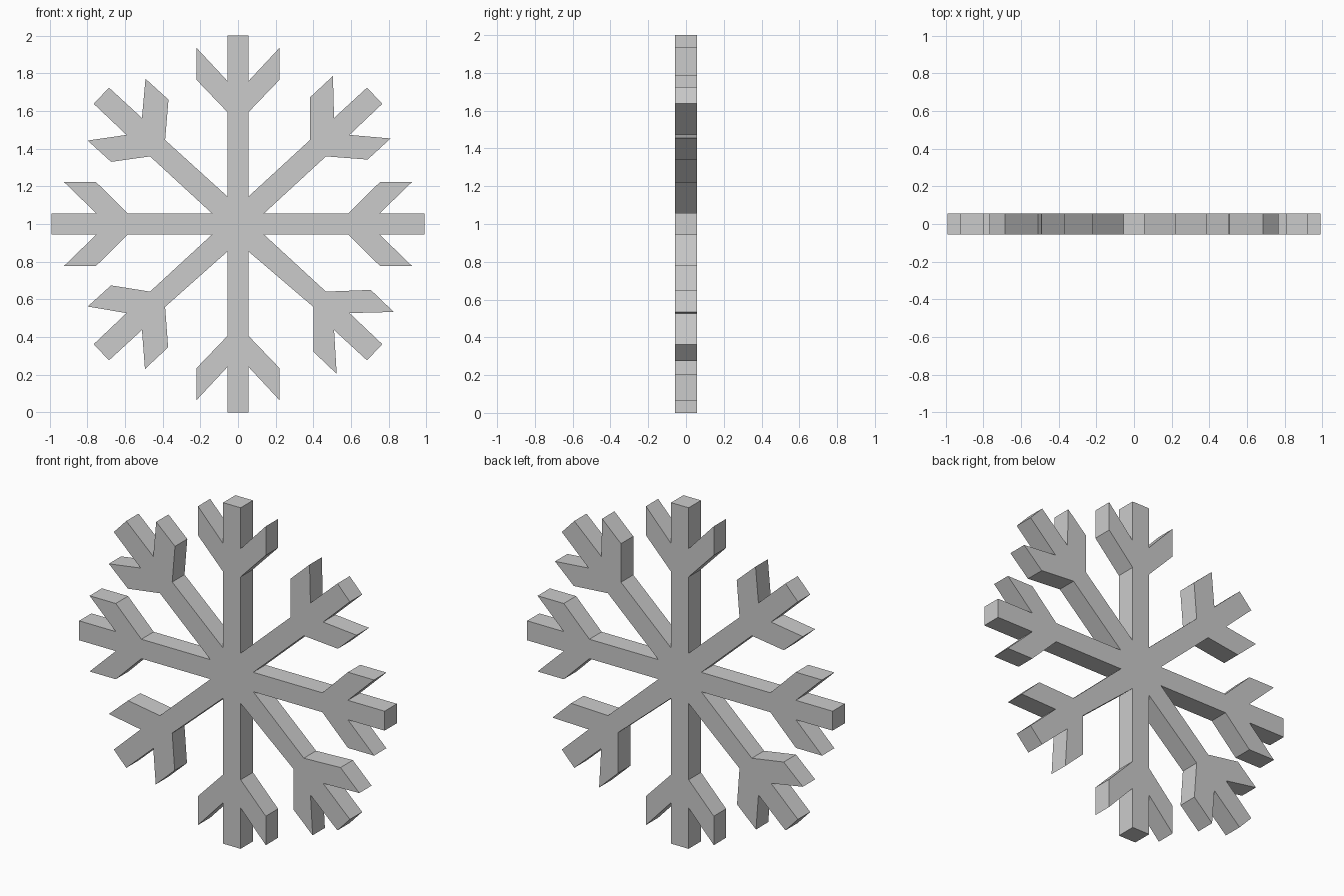
import bpy
import bmesh

if "Cube" in bpy.data.objects:
    bpy.data.objects.remove(bpy.data.objects["Cube"])

W = 0.057  # half width of the arms and half thickness of the plate

# Half arms shared by all quadrants (offsets from the centre at z = 1)
upright_half = [(W, 1.0), (W, 0.76), (0.22, 0.935), (0.22, 0.765),
                (W, 0.595), (W, 0.147)]
level_half = [(0.139, W), (0.587, W), (0.753, 0.222), (0.923, 0.222),
              (0.753, W), (0.991, W)]

# Side barbs of each diagonal arm: (upper root, edge, tip), (lower tip, edge)
barbs = {
    (1, 1): ([(0.382, 0.446), (0.382, 0.672), (0.504, 0.786)],
             [(0.810, 0.454), (0.688, 0.342)]),
    (1, -1): ([(0.400, 0.440), (0.400, 0.678), (0.524, 0.796)],
              [(0.827, 0.467), (0.705, 0.350)]),
    (-1, -1): ([(0.387, 0.440), (0.371, 0.655), (0.494, 0.770)],
               [(0.798, 0.438), (0.674, 0.326)]),
    (-1, 1): ([(0.387, 0.446), (0.369, 0.660), (0.491, 0.771)],
              [(0.798, 0.443), (0.674, 0.330)]),
}


def quadrant(sx, sz):
    """Outline of one quadrant, listed clockwise around the centre."""
    upper, lower = barbs[sx, sz]
    diagonal = (upper + [(0.510, 0.563), (0.685, 0.724), (0.766, 0.638),
                         (0.592, 0.473)] + lower + [(0.467, 0.359)])
    points = [(sx * x, 1 + sz * z)
              for x, z in upright_half + diagonal + level_half]
    return points if sx * sz > 0 else points[::-1]


# Whole flake: one flat outline extruded into a plate
bm = bmesh.new()
outline = [p for key in barbs for p in quadrant(*key)]
face = bm.faces.new([bm.verts.new((x, -W, z)) for x, z in outline])
back = bmesh.ops.extrude_face_region(bm, geom=[face])["geom"]
bmesh.ops.translate(bm, vec=(0, 2 * W, 0),
                    verts=[v for v in back if isinstance(v, bmesh.types.BMVert)])
bmesh.ops.recalc_face_normals(bm, faces=bm.faces)
# Triangulate the concave front and back
bmesh.ops.triangulate(bm, faces=[f for f in bm.faces if len(f.verts) > 4])

mesh = bpy.data.meshes.new("snowflake")
bm.to_mesh(mesh)
bm.free()
bpy.context.collection.objects.link(bpy.data.objects.new("snowflake", mesh))
